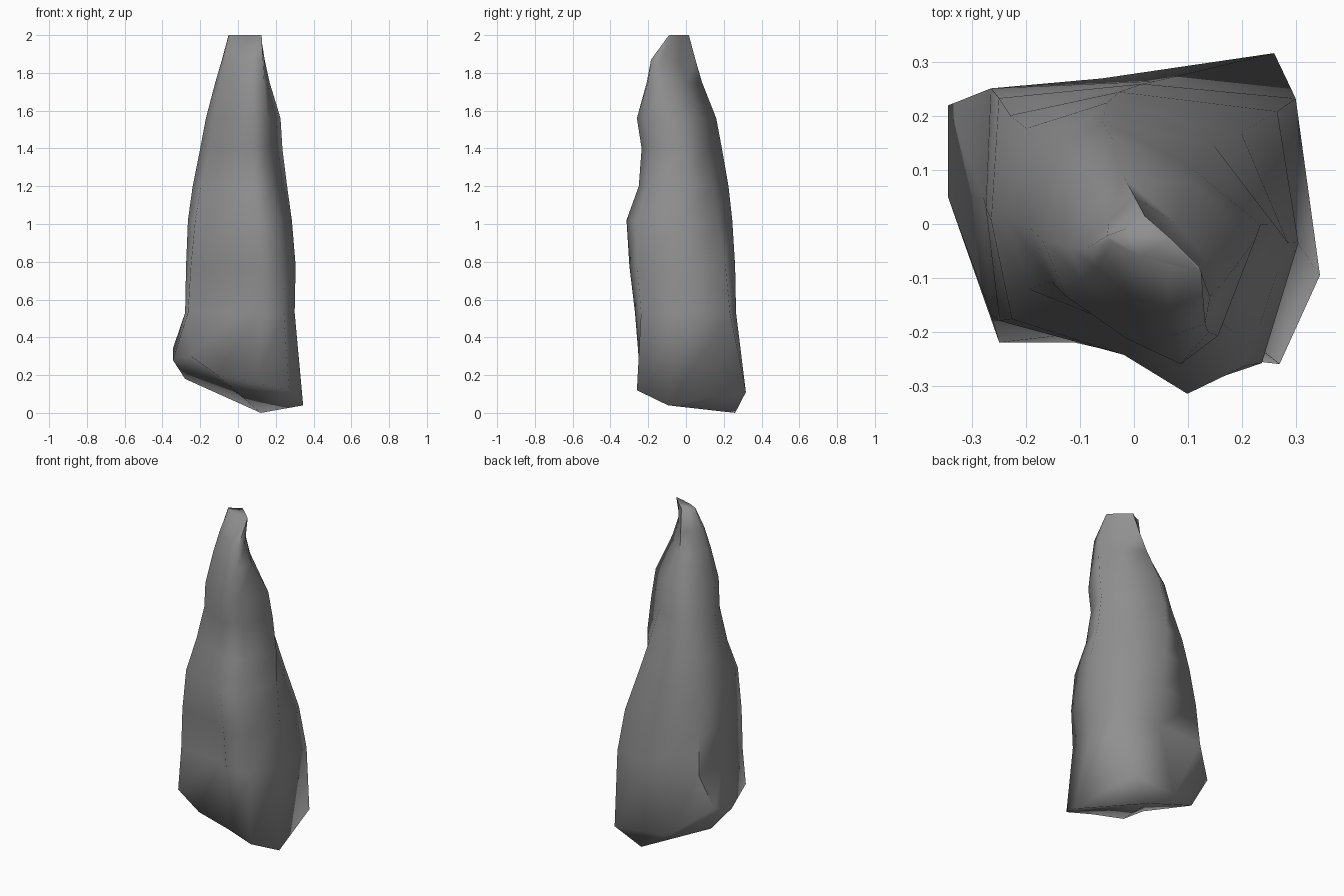
import bpy, bmesh
from mathutils import Vector

cube = bpy.data.objects.get("Cube")
if cube:
    bpy.data.objects.remove(cube)

stone = bpy.data.materials.new("grey stone")
stone.use_nodes = True
grey = (0.28, 0.28, 0.28, 1)
stone.diffuse_color = grey
stone.node_tree.nodes["Principled BSDF"].inputs["Base Color"].default_value = grey

# broken rim at the foot, counter-clockwise from the front left corner
rim = [(-.25, -.22, .3), (-.11, -.22, .2), (.1, -.24, .16), (.27, -.26, .12),
       (.345, -.095, .04), (.26, .317, .11), (-.06, .27, .12), (-.345, .22, .34), (-.345, .05, .28)]
foot = (.12, .26, 0)
heel = (-.28, .16, .18)

# cross-sections in units of the half extents: squarish low, skewed high, a wedge at the tip
low = [(-.95, -.62), (0, -.7), (.35, -1), (.8, -.88),
       (1, -.1), (1, .88), (.1, 1), (-.95, .95), (-1, .2)]
high = [(-.78, -.4), (-.2, -.78), (.3, -1), (.65, -.75),
        (1, .1), (.4, .6), (-.35, 1), (-.8, .75), (-1, .1)]
tip = [(-.9, .1), (-.3, -.4), (.3, -.7), (1, -1),
       (.95, -.8), (.35, .2), (-.2, 1), (-.6, .55), (-1, .3)]

# height, left and right limits, front and back limits
levels = [(.53, -.28, .3, -.27, .265), (.78, -.275, .305, -.3, .26),
          (1.02, -.265, .285, -.315, .245), (1.2, -.24, .26, -.25, .225),
          (1.4, -.2, .235, -.235, .19), (1.56, -.17, .225, -.26, .16),
          (1.75, -.12, .17, -.225, .085), (1.87, -.085, .145, -.195, .05),
          (2, -.05, .125, -.09, .015)]


def section(z, x0, x1, y0, y1):
    t = min(max((z - .6) / .8, 0), 1)
    s = max((z - 1.6) / .4, 0)
    points = []
    for a, b, c in zip(low, high, tip):
        p = Vector(a).lerp(Vector(b), t).lerp(Vector(c), s)
        points.append(((x0 + x1 + p.x * (x1 - x0)) / 2,
                       (y0 + y1 + p.y * (y1 - y0)) / 2, z))
    return points


# loft the spire through its rings
bm = bmesh.new()
rings = [[bm.verts.new(p) for p in ring] for ring in [rim] + [section(*l) for l in levels]]
n = len(rim)
for below, above in zip(rings, rings[1:]):
    for i in range(n):
        j = (i + 1) % n
        bm.faces.new((below[i], below[j], above[j], above[i]))
bm.faces.new(rings[-1])

# slanted underside, fanned from the low foot and the raised heel
base = rings[0]
toe, back = bm.verts.new(foot), bm.verts.new(heel)
for i in range(n):
    bm.faces.new((base[(i + 1) % n], base[i], toe if i < 6 else back))
bm.faces.new((toe, back, base[6]))
bm.faces.new((back, toe, base[0]))
bmesh.ops.recalc_face_normals(bm, faces=bm.faces)

mesh = bpy.data.meshes.new("rock_spire")
bm.to_mesh(mesh)
bm.free()
mesh.materials.append(stone)
spire = bpy.data.objects.new("rock_spire", mesh)
bpy.context.collection.objects.link(spire)
bpy.context.view_layer.objects.active = spire
spire.select_set(True)
bpy.ops.object.shade_smooth_by_angle(angle=1.4)
